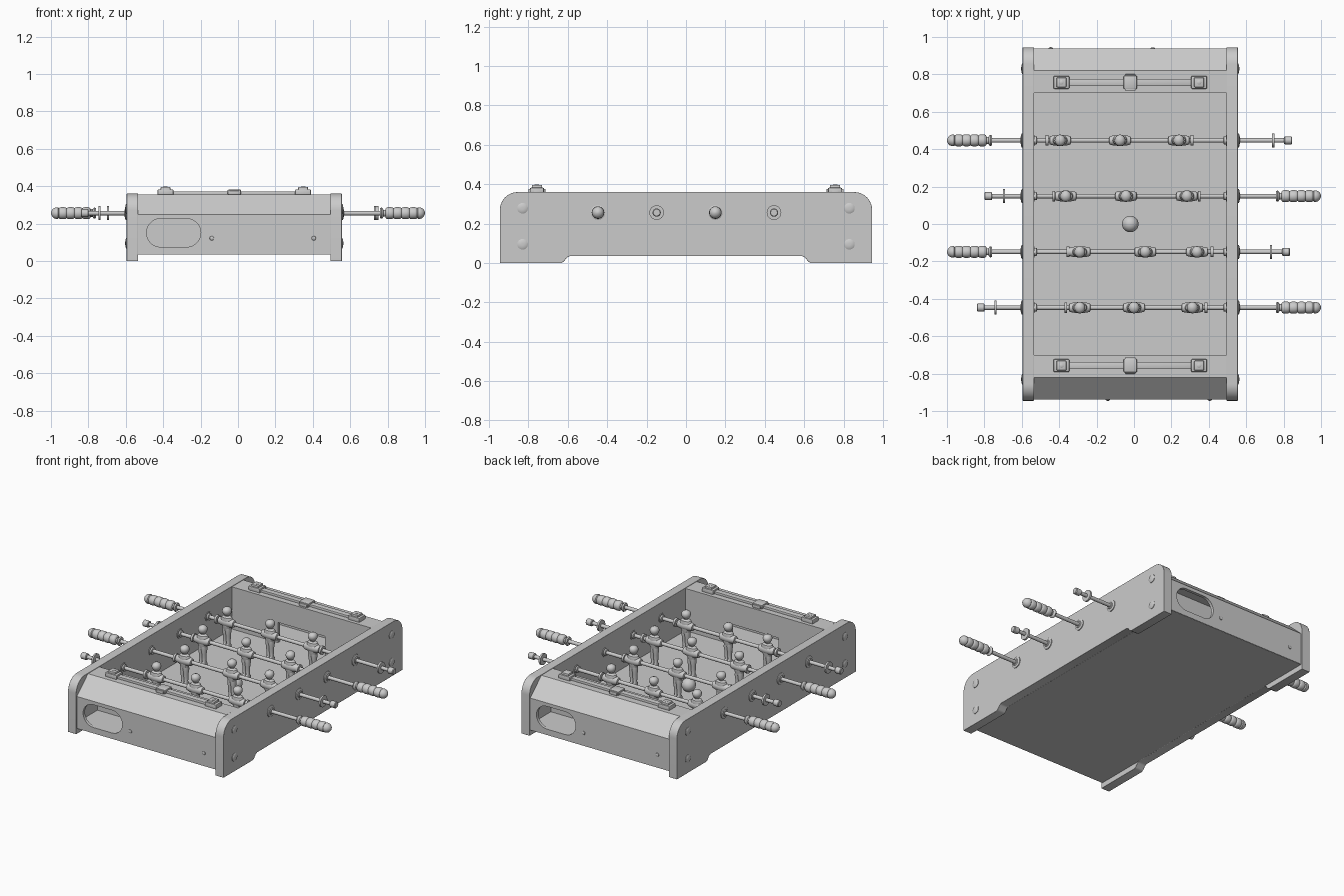
import bpy, bmesh, math
from mathutils import Matrix, Vector

if "Cube" in bpy.data.objects:
    bpy.data.objects.remove(bpy.data.objects["Cube"])

CX = -0.02            # x centre of the box
HALF, INNER = 0.575, 0.515
ROD_Z = 0.256
T = Matrix.Translation


def make(name, bm, matrix=Matrix()):
    bmesh.ops.recalc_face_normals(bm, faces=bm.faces)
    me = bpy.data.meshes.new(name)
    bm.to_mesh(me)
    bm.free()
    return place(name, me, matrix)


def place(name, me, matrix):
    ob = bpy.data.objects.new(name, me)
    ob.matrix_world = matrix
    bpy.context.collection.objects.link(ob)
    return ob


def add_loft(bm, rings, matrix=Matrix(), segs=24):
    """Stack of elliptical rings (z, rx, ry), capped at both ends."""
    loops = []
    for r in rings:
        z, rx, ry = r[0], r[1], r[-1]
        loops.append([bm.verts.new(matrix @ Vector((rx * math.cos(a), ry * math.sin(a), z)))
                      for a in (2 * math.pi * i / segs for i in range(segs))])
    for a, b in zip(loops, loops[1:]):
        for i in range(segs):
            j = (i + 1) % segs
            bm.faces.new((a[i], a[j], b[j], b[i]))
    bm.faces.new(loops[0][::-1])
    bm.faces.new(loops[-1])


def loft(name, rings, matrix=Matrix(), segs=24):
    bm = bmesh.new()
    add_loft(bm, rings, matrix, segs)
    return make(name, bm)


def box(name, lo, hi, matrix=Matrix(), bevel=0.0):
    lo, hi = Vector(lo), Vector(hi)
    bm = bmesh.new()
    bmesh.ops.create_cube(bm, size=1, matrix=T((lo + hi) / 2) @ Matrix.Diagonal((*(hi - lo), 1)))
    if bevel:
        bmesh.ops.bevel(bm, geom=bm.edges[:], offset=bevel, segments=2, affect='EDGES', profile=0.5)
    return make(name, bm, matrix)


AXES = {'X': Matrix(((0, 0, 1, 0), (1, 0, 0, 0), (0, 1, 0, 0), (0, 0, 0, 1))),
        'Y': Matrix.Rotation(math.pi / 2, 4, 'X')}


def plate(name, loops, thick, axis, loc, matrix=Matrix()):
    """Flat outline (later loops are holes) extruded along an axis."""
    cu = bpy.data.curves.new(name, 'CURVE')
    cu.dimensions, cu.fill_mode, cu.extrude = '2D', 'BOTH', thick / 2
    for pts in loops:
        sp = cu.splines.new('POLY')
        sp.points.add(len(pts) - 1)
        for p, (u, v) in zip(sp.points, pts):
            p.co = (u, v, 0, 1)
        sp.use_cyclic_u = True
    tmp = bpy.data.objects.new(name + "_outline", cu)
    bpy.context.collection.objects.link(tmp)
    deps = bpy.context.evaluated_depsgraph_get()
    bm = bmesh.new()
    bm.from_mesh(tmp.evaluated_get(deps).to_mesh())
    bmesh.ops.remove_doubles(bm, verts=bm.verts, dist=1e-5)
    bpy.data.objects.remove(tmp)
    return make(name, bm, matrix @ T(loc) @ AXES[axis])


def arc(cx, cy, r, a0, a1, n=10):
    return [(cx + r * math.cos(math.radians(a0 + (a1 - a0) * i / n)),
             cy + r * math.sin(math.radians(a0 + (a1 - a0) * i / n))) for i in range(n + 1)]


def along_x(s, x, y, z):
    return T((x, y, z)) @ Matrix.Rotation(s * math.pi / 2, 4, 'Y')


# side panels with rounded top corners and feet
half = [(0.59, 0.035), (0.605, 0.028), (0.62, 0.008), (0.635, 0), (0.945, 0)] + arc(0.855, 0.27, 0.09, 0, 90)
outline = half + [(-y, z) for y, z in reversed(half)]
for s, side in ((-1, "left"), (1, "right")):
    panel = plate(side + "_panel", [outline], HALF - INNER, 'X', (CX + s * (HALF + INNER) / 2, 0, 0))
    bev = panel.modifiers.new("edge", 'BEVEL')
    bev.width, bev.segments, bev.limit_method = 0.004, 2, 'ANGLE'
    for y in (-0.83, 0.83):
        for z in (0.095, 0.278):
            loft(side + "_bolt_cap", [(-0.01, 0.027), (0.003, 0.027), (0.007, 0.02), (0.008, 0.006)],
                 along_x(s, CX + s * HALF, y, z))

# playing field
box("field", (CX - INNER, -0.935, 0.035), (CX + INNER, 0.935, 0.075))

# end boxes, the second one turned half way round
slot = arc(-0.255, 0.151, 0.076, -90, 90, 14) + arc(-0.393, 0.151, 0.076, 90, 270, 14)
wall = [(-INNER, 0.036), (INNER, 0.036), (INNER, 0.25), (-INNER, 0.25)]
roof = [(-0.938, 0.25), (-0.82, 0.357), (-0.70, 0.357), (-0.70, 0.335), (-0.81, 0.335), (-0.918, 0.24), (-0.918, 0.25)]
goal = [(-INNER, 0.06), (-0.175, 0.06), (-0.175, 0.21), (0.175, 0.21), (0.175, 0.06),
        (INNER, 0.06), (INNER, 0.34), (-INNER, 0.34)]
for k, end in enumerate(("front", "back")):
    M = T((CX, 0, 0)) @ Matrix.Rotation(math.pi * k, 4, 'Z')
    plate(end + "_wall", [wall, slot], 0.02, 'Y', (0, -0.928, 0), M)
    plate(end + "_roof", [roof], 2 * INNER, 'X', (0, 0, 0), M)
    plate(end + "_goal_wall", [goal], 0.02, 'Y', (0, -0.71, 0), M)
    for x in (-0.12, 0.425):
        loft(end + "_screw", [(0, 0.012), (0.005, 0.011), (0.008, 0.005)],
             M @ T((x, -0.937, 0.122)) @ Matrix.Rotation(math.pi / 2, 4, 'X'), 16)
    # score counter: rail, end clamps and sliding marker
    C = M @ T((0, -0.757, 0))
    box(end + "_score_rail", (-0.41, -0.019, 0.35), (0.41, 0.019, 0.372), C, 0.003)
    for x in (-0.368, 0.368):
        box(end + "_score_clamp", (x - 0.042, -0.034, 0.35), (x + 0.042, 0.034, 0.383), C, 0.005)
        box(end + "_score_clamp_top", (x - 0.026, -0.026, 0.375), (x + 0.026, 0.026, 0.396), C, 0.004)
        loft(end + "_score_screw", [(0.39, 0.012), (0.397, 0.012), (0.399, 0.008)], C @ T((x, 0, 0)), 16)
    box(end + "_score_marker", (-0.036, -0.036, 0.355), (0.036, 0.036, 0.382), C, 0.006)
    for y in (-0.037, 0.037):
        box(end + "_marker_lip", (-0.028, y - 0.007, 0.355), (0.028, y + 0.007, 0.376), C, 0.003)

# player figure, origin at the rod
bm = bmesh.new()
add_loft(bm, [(-0.055, 0.02, 0.018), (-0.04, 0.029, 0.022), (-0.01, 0.037, 0.026), (0.02, 0.042, 0.027),
              (0.036, 0.034, 0.024), (0.044, 0.015, 0.015), (0.052, 0.014, 0.014)])
add_loft(bm, [(0.046, 0.014, 0.014), (0.054, 0.021, 0.022), (0.064, 0.027, 0.028), (0.076, 0.029, 0.031),
              (0.088, 0.026, 0.028), (0.096, 0.018, 0.019), (0.101, 0.006, 0.006)])
add_loft(bm, [(-0.058, 0.014), (-0.055, 0.022), (-0.035, 0.027), (0, 0.03), (0.035, 0.027),
              (0.055, 0.022), (0.058, 0.014)], Matrix.Rotation(math.pi / 2, 4, 'Y'))
for s in (-1, 1):
    add_loft(bm, [(-0.168, 0.012, 0.028), (-0.155, 0.013, 0.028), (-0.138, 0.011, 0.014), (-0.11, 0.014, 0.016),
                  (-0.085, 0.014, 0.017), (-0.06, 0.018, 0.021), (-0.035, 0.017, 0.021)],
             T((s * 0.011, 0, 0)), 16)
bmesh.ops.recalc_face_normals(bm, faces=bm.faces)
player = bpy.data.meshes.new("player")
bm.to_mesh(player)
bm.free()

# handle profile with ridges and a domed end
grip = [(0, 0.012), (0, 0.026), (0.008, 0.03), (0.014, 0.026), (0.018, 0.018), (0.028, 0.018), (0.03, 0.025)]
for i in range(4):
    z = 0.03 + i * 0.042
    grip += [(z + 0.005, 0.03), (z + 0.012, 0.032), (z + 0.03, 0.032), (z + 0.037, 0.03), (z + 0.042, 0.026)]
grip += [(0.203, 0.031), (0.212, 0.031), (0.224, 0.027), (0.234, 0.018), (0.24, 0.004)]

# rods: y, handle side, far end, collar, players, stops
RODS = [(0.447, -1, 0.845, 0.745, (-0.395, -0.075, 0.24), (-0.465, 0.31)),
        (0.149, 1, 0.80, 0.695, (-0.365, -0.043, 0.283), (-0.43, 0.348)),
        (-0.149, -1, 0.834, 0.733, (-0.29, 0.06, 0.337), (-0.353, 0.417)),
        (-0.447, 1, 0.84, 0.74, (-0.29, 0.0, 0.312), (-0.364, 0.385))]
for n, (y, s, end, collar, men, stops) in enumerate(RODS, 1):
    tag = f"rod_{n}"
    loft(tag, [(-0.77, 0.012), (end - 0.01, 0.012)], along_x(-s, 0, y, ROD_Z), 16)
    loft(tag + "_handle", grip, along_x(s, s * 0.76, y, ROD_Z))
    loft(tag + "_end_cap", [(end - 0.042, 0.018), (end - 0.038, 0.021), (end - 0.004, 0.021), (end, 0.017)],
         along_x(-s, 0, y, ROD_Z))
    loft(tag + "_collar", [(collar - 0.006, 0.037), (collar + 0.006, 0.037)], along_x(-s, 0, y, ROD_Z))
    for x in stops:
        loft(tag + "_stop", [(-0.007, 0.028), (0.007, 0.028)], along_x(1, x, y, ROD_Z))
    for x in men:
        place(f"player_{n}", player, T((x, y, ROD_Z)))
    for side in (-1, 1):
        loft(tag + "_bushing", [(INNER - 0.016, 0.018), (INNER - 0.014, 0.022), (INNER - 0.004, 0.022),
                                (INNER - 0.004, 0.03), (HALF, 0.03), (HALF, 0.037), (HALF + 0.005, 0.037),
                                (HALF + 0.008, 0.032), (HALF + 0.008, 0.022), (HALF + 0.012, 0.018)],
             along_x(side, CX, y, ROD_Z))

# ball
bm = bmesh.new()
bmesh.ops.create_uvsphere(bm, u_segments=32, v_segments=16, radius=0.044)
make("ball", bm, T((CX, 0, 0.119)))

# smooth shading with sharp edges kept
bpy.ops.object.select_all(action='SELECT')
bpy.context.view_layer.objects.active = bpy.context.scene.objects["ball"]
bpy.ops.object.shade_smooth_by_angle(angle=math.radians(35))
